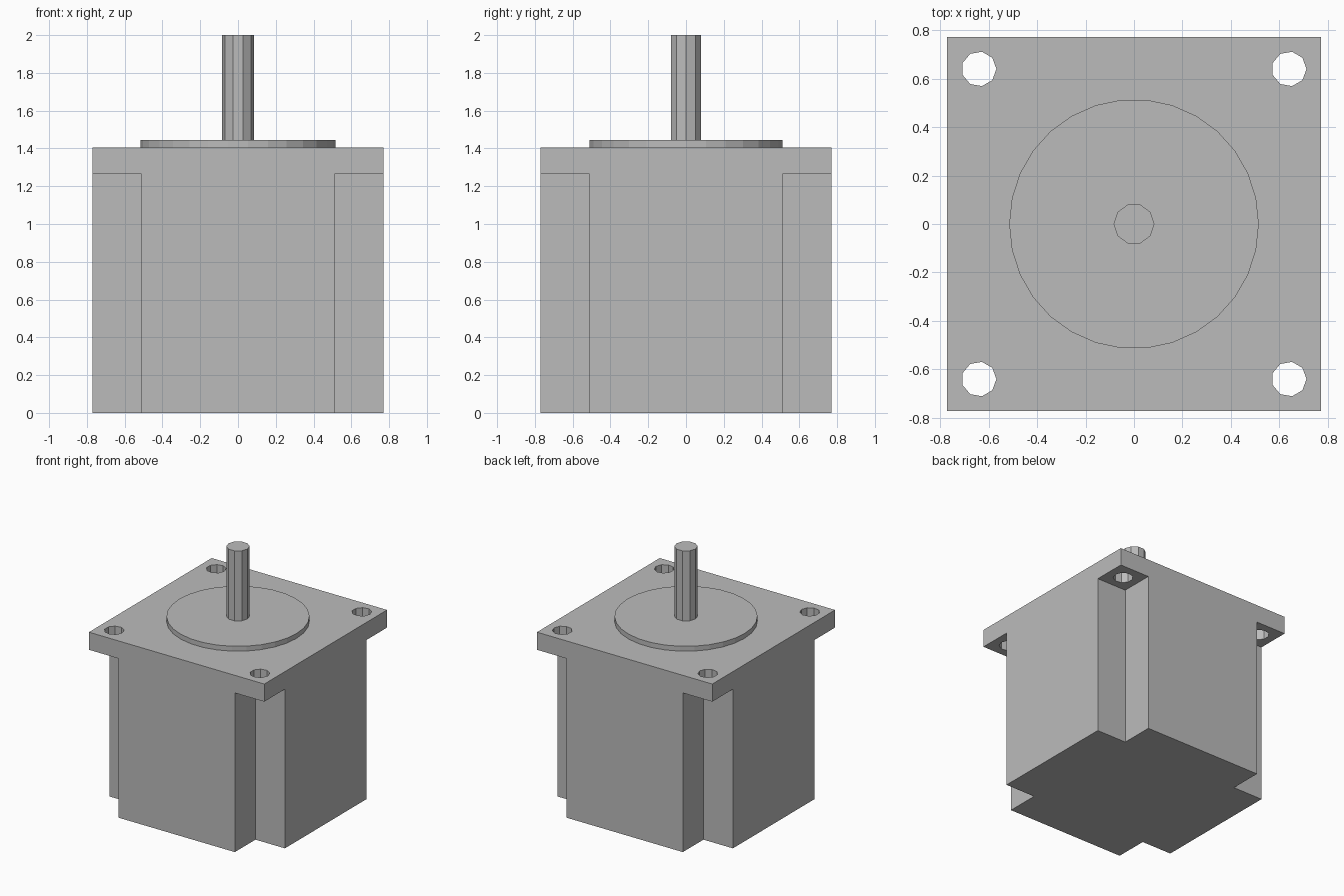
import bpy
import bmesh
from mathutils import Matrix, Vector

default_cube = bpy.data.objects.get("Cube")
if default_cube:
    bpy.data.objects.remove(default_cube, do_unlink=True)

HALF = 0.771          # half width of the housing and flange
NOTCH = 0.512         # inner edge of the corner notches
FLANGE_Z = (1.265, 1.405)
DISC_TOP = 1.444
SHAFT_TOP = 2.0
HOLE = 0.64           # mounting hole offset from the centre
CORNERS = [(sx, sy) for sx in (-1, 1) for sy in (-1, 1)]

metal = bpy.data.materials.new("grey metal")
metal.use_nodes = True
grey = (0.5, 0.5, 0.5, 1)
metal.diffuse_color = grey
metal.node_tree.nodes["Principled BSDF"].inputs["Base Color"].default_value = grey


def add_box(bm, low, high):
    low, high = Vector(low), Vector(high)
    matrix = Matrix.Translation((low + high) / 2) @ Matrix.Diagonal((*(high - low), 1))
    bmesh.ops.create_cube(bm, size=1, matrix=matrix)


def add_prism(bm, x, y, z0, z1, radius, sides):
    """Upright prism with one corner pointing along +x."""
    made = bmesh.ops.create_circle(bm, cap_ends=True, segments=sides, radius=radius)
    verts = made["verts"]
    # Turn the circle so that its first corner lies on +x
    first = verts[0].co
    turn = first.to_2d().angle_signed(Vector((1, 0)))
    bmesh.ops.rotate(bm, verts=verts, matrix=Matrix.Rotation(-turn, 3, "Z"))
    bmesh.ops.translate(bm, verts=verts, vec=(x, y, z0))
    face = verts[0].link_faces[0]
    top = bmesh.ops.extrude_face_region(bm, geom=[face], use_keep_orig=True)["geom"]
    top_verts = [v for v in top if isinstance(v, bmesh.types.BMVert)]
    bmesh.ops.translate(bm, verts=top_verts, vec=(0, 0, z1 - z0))
    bmesh.ops.recalc_face_normals(bm, faces=bm.faces)


def make_object(name, bm):
    mesh = bpy.data.meshes.new(name)
    bm.to_mesh(mesh)
    bm.free()
    mesh.materials.append(metal)
    obj = bpy.data.objects.new(name, mesh)
    bpy.context.collection.objects.link(obj)
    return obj


# Housing block, still without notches and holes
bm = bmesh.new()
add_box(bm, (-HALF, -HALF, 0), (HALF, HALF, FLANGE_Z[1]))
housing = make_object("motor_housing", bm)

# Cutters for the corner notches under the flange
bm = bmesh.new()
for sx, sy in CORNERS:
    xs = sorted((sx * NOTCH, sx))
    ys = sorted((sy * NOTCH, sy))
    add_box(bm, (xs[0], ys[0], -0.2), (xs[1], ys[1], FLANGE_Z[0]))
notches = make_object("notch_cutter", bm)

# Cutters for the mounting holes
bm = bmesh.new()
for sx, sy in CORNERS:
    add_prism(bm, sx * HOLE, sy * HOLE, 1.1, 1.6, 0.072, 9)
holes = make_object("hole_cutter", bm)

# Cut the housing, keep the result and drop the cutters
for cutter in (notches, holes):
    cutter.hide_render = True
    cut = housing.modifiers.new(cutter.name, "BOOLEAN")
    cut.operation = "DIFFERENCE"
    cut.solver = "EXACT"
    cut.object = cutter
graph = bpy.context.evaluated_depsgraph_get()
housing.data = bpy.data.meshes.new_from_object(housing.evaluated_get(graph))
housing.modifiers.clear()
for cutter in (notches, holes):
    bpy.data.objects.remove(cutter, do_unlink=True)

# Raised pilot disc on the flange
bm = bmesh.new()
add_prism(bm, 0, 0, FLANGE_Z[1], DISC_TOP, 0.515, 30)
make_object("pilot_disc", bm)

# Output shaft
bm = bmesh.new()
add_prism(bm, 0, 0, DISC_TOP, SHAFT_TOP, 0.084, 10)
make_object("output_shaft", bm)
